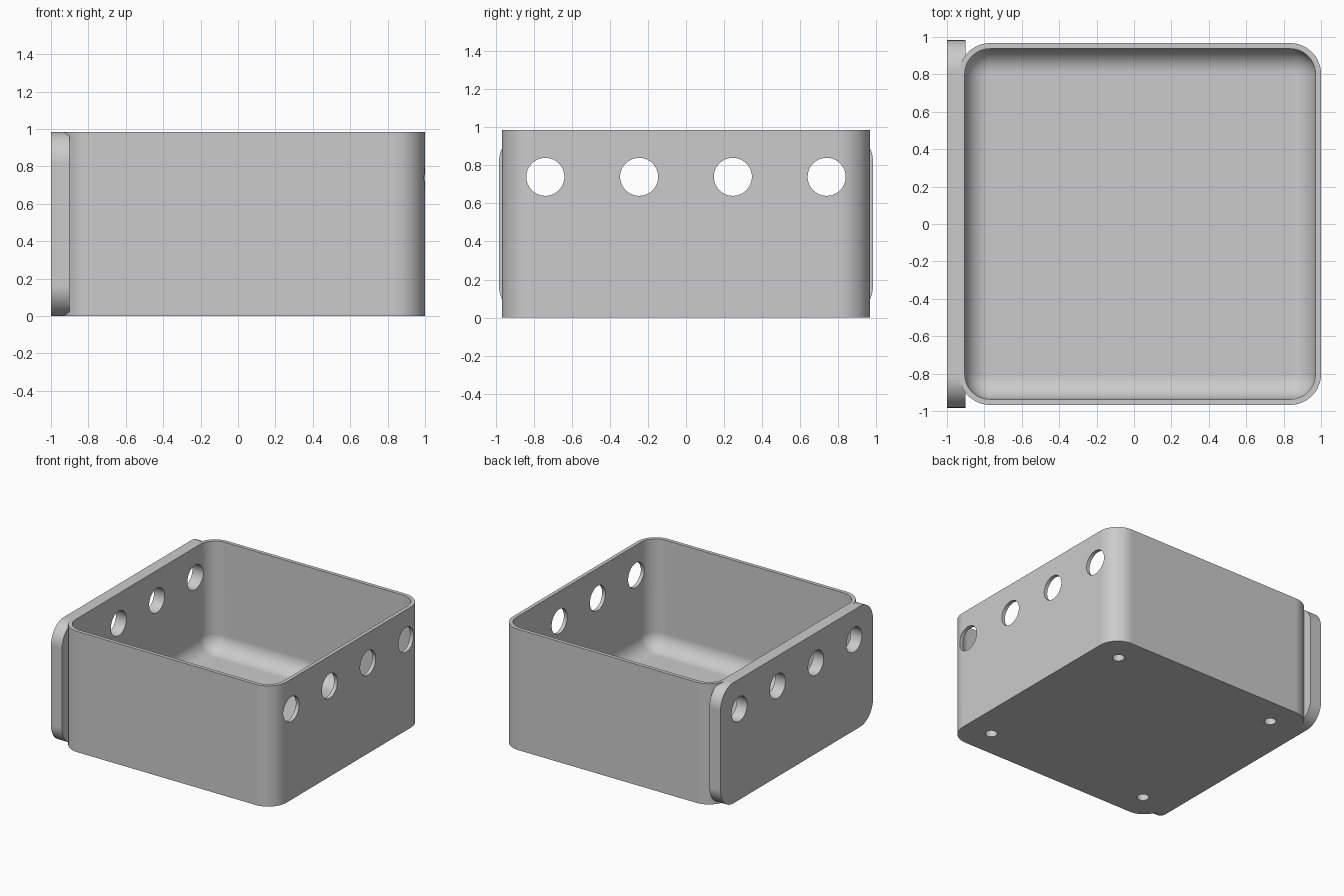
import bpy
import bmesh
from math import cos, sin, pi, radians
from mathutils import Matrix, Vector

cube = bpy.data.objects.get("Cube")
if cube:
    bpy.data.objects.remove(cube, do_unlink=True)

# Main dimensions
HEIGHT = 0.985
LEFT, RIGHT, HALF_Y = -0.935, 1.0, 0.967
MID_X = (LEFT + RIGHT) / 2
HALF_X = (RIGHT - LEFT) / 2
WALL, FLOOR, CORNER = 0.03, 0.095, 0.165
FILLET = 0.13
PITCH = 0.493

grey = bpy.data.materials.new("plain grey")
grey.use_nodes = True
grey.diffuse_color = (0.6, 0.6, 0.6, 1)
grey.node_tree.nodes["Principled BSDF"].inputs["Base Color"].default_value = (0.6, 0.6, 0.6, 1)


def rounded_rect(half_u, half_v, radius, steps=16):
    """Counter-clockwise outline of a rectangle with round corners."""
    points = []
    for i, (su, sv) in enumerate([(1, 1), (-1, 1), (-1, -1), (1, -1)]):
        for k in range(steps + 1):
            a = (i + k / steps) * pi / 2
            points.append((su * (half_u - radius) + radius * cos(a),
                           sv * (half_v - radius) + radius * sin(a)))
    return points


def loft(name, rings, matrix=Matrix()):
    """Closed solid through (outline, height) rings, lowest first."""
    bm = bmesh.new()
    loops = [[bm.verts.new((u, v, h)) for u, v in outline] for outline, h in rings]
    n = len(loops[0])
    for low, high in zip(loops, loops[1:]):
        for i in range(n):
            j = (i + 1) % n
            bm.faces.new((low[i], low[j], high[j], high[i]))
    bm.faces.new(loops[0][::-1])
    bm.faces.new(loops[-1])
    bm.transform(matrix)
    bmesh.ops.recalc_face_normals(bm, faces=bm.faces)
    mesh = bpy.data.meshes.new(name)
    bm.to_mesh(mesh)
    bm.free()
    mesh.materials.append(grey)
    obj = bpy.data.objects.new(name, mesh)
    bpy.context.collection.objects.link(obj)
    return obj


def rod(name, radius, length, matrix):
    circle = rounded_rect(radius, radius, radius, 12)
    outline = [p for i, p in enumerate(circle) if i % 13]
    return loft(name, [(outline, -length / 2), (outline, length / 2)], matrix)


def combine(target, other, operation):
    """Boolean the other solid into the target and discard it."""
    mod = target.modifiers.new("combine", "BOOLEAN")
    mod.operation = operation
    mod.solver = "EXACT"
    mod.object = other
    bpy.context.view_layer.objects.active = target
    bpy.ops.object.modifier_apply(modifier=mod.name)
    bpy.data.objects.remove(other, do_unlink=True)


# Outer body of the tray
shift = Matrix.Translation((MID_X, 0, 0))
body = rounded_rect(HALF_X, HALF_Y, CORNER)
box = loft("open_box", [(body, 0), (body, HEIGHT)], shift)

# Mounting plate on the side, an upright rounded rectangle
side = Matrix(((0, 0, 1, 0), (1, 0, 0, 0), (0, 1, 0, HEIGHT / 2), (0, 0, 0, 1)))
plate_outline = rounded_rect(0.983, HEIGHT / 2, CORNER)
plate = loft("mounting_plate", [(plate_outline, -1.0), (plate_outline, -0.9)], side)
combine(box, plate, "UNION")

# Cavity with a filleted floor
rings = []
for k in range(13):
    a = k / 12 * pi / 2
    inset = WALL + FILLET * (1 - sin(a))
    rings.append((rounded_rect(HALF_X - inset, HALF_Y - inset, CORNER - inset),
                  FLOOR + FILLET * (1 - cos(a))))
rings.append((rounded_rect(HALF_X - WALL, HALF_Y - WALL, CORNER - WALL), HEIGHT + 0.1))
combine(box, loft("cavity", rings, shift), "DIFFERENCE")

# Row of cable holes through both end walls
for i in range(4):
    place = Matrix.Translation((0, (i - 1.5) * PITCH, 0.74))
    hole = rod("cable_hole", 0.1, 3, place @ Matrix.Rotation(pi / 2, 4, "Y"))
    combine(box, hole, "DIFFERENCE")

# Blind holes under the four corners
for sx in (-1, 1):
    for sy in (-1, 1):
        place = Matrix.Translation((MID_X + sx * 0.74, sy * 0.74, 0))
        combine(box, rod("foot_hole", 0.045, 0.12, place), "DIFFERENCE")

# Smooth curves, crisp edges
bpy.ops.object.select_all(action="DESELECT")
box.select_set(True)
bpy.context.view_layer.objects.active = box
bpy.ops.object.shade_smooth_by_angle(angle=radians(30))
weighted = box.modifiers.new("even shading", "WEIGHTED_NORMAL")
weighted.keep_sharp = True
